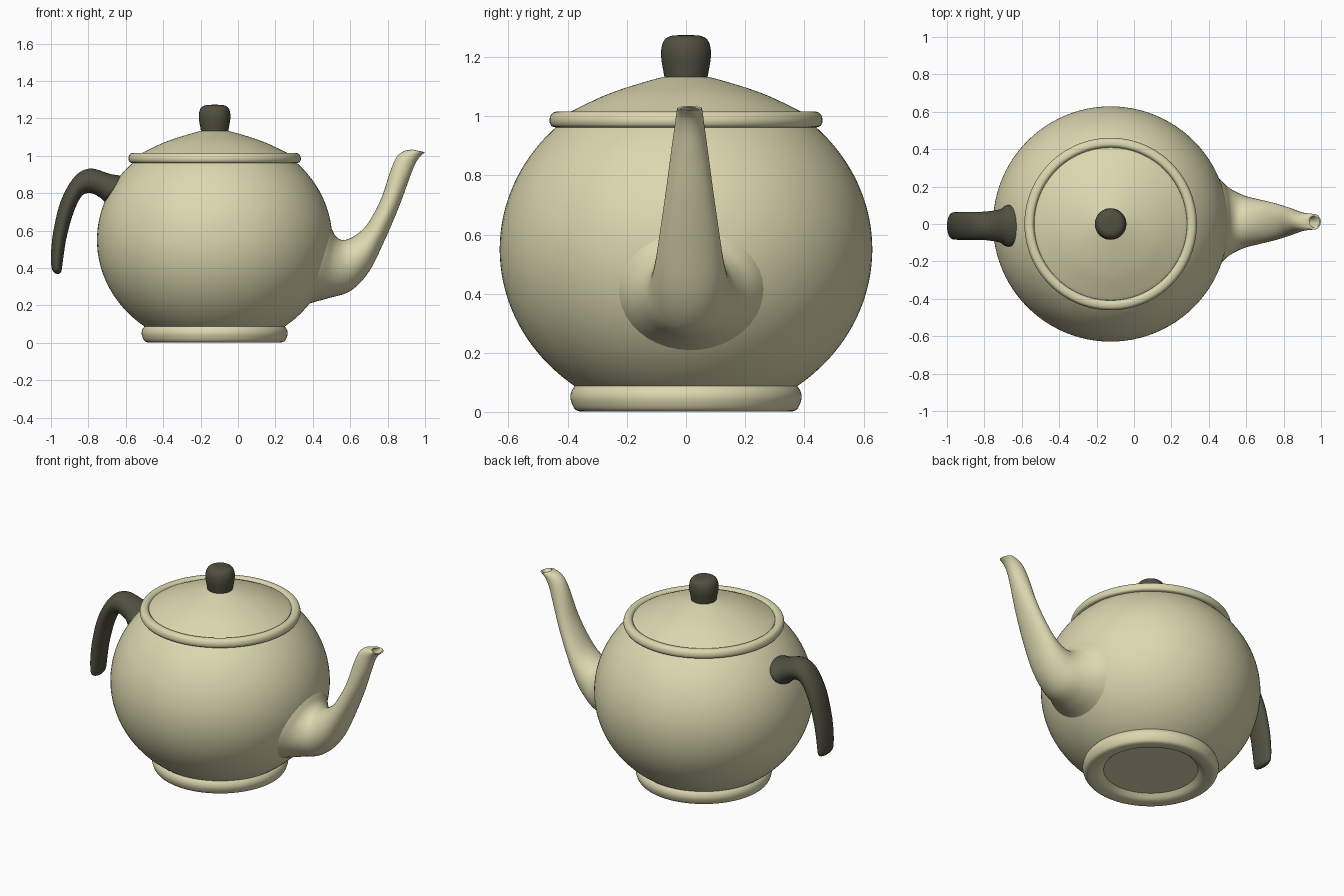
import bpy, bmesh, math
from mathutils import Vector

CX = -0.125  # axis of the pot


def material(name, rgb):
    m = bpy.data.materials.new(name)
    m.diffuse_color = (*rgb, 1)
    return m


CREAM = material("cream glaze", (0.72, 0.68, 0.43))
DARK = material("dark olive", (0.08, 0.08, 0.052))


def spline(pts, steps):
    """Catmull-Rom through tuples of any length."""
    out = []
    for i in range(len(pts) - 1):
        p0, p1 = pts[max(i - 1, 0)], pts[i]
        p2, p3 = pts[i + 1], pts[min(i + 2, len(pts) - 1)]
        for s in range(steps):
            t = s / steps
            out.append(tuple(0.5 * (2 * b + (c - a) * t + (2 * a - 5 * b + 4 * c - d) * t * t
                                    + (3 * b - a - 3 * c + d) * t ** 3)
                             for a, b, c, d in zip(p0, p1, p2, p3)))
    return out + [tuple(pts[-1])]


def loft(name, rings, mat, angle=40):
    """Skin a list of vertex rings and close both ends."""
    bm = bmesh.new()
    vs = [[bm.verts.new(p) for p in r] for r in rings]
    n = len(vs[0])
    for a, b in zip(vs, vs[1:]):
        for i in range(n):
            j = (i + 1) % n
            bm.faces.new((a[i], a[j], b[j], b[i]))
    bm.faces.new(vs[0])
    bm.faces.new(vs[-1])
    bmesh.ops.recalc_face_normals(bm, faces=bm.faces)
    me = bpy.data.meshes.new(name)
    bm.to_mesh(me)
    bm.free()
    ob = bpy.data.objects.new(name, me)
    bpy.context.collection.objects.link(ob)
    me.materials.append(mat)
    bpy.ops.object.select_all(action='DESELECT')
    ob.select_set(True)
    bpy.context.view_layer.objects.active = ob
    bpy.ops.object.shade_smooth_by_angle(angle=math.radians(angle))
    return ob


def lathe(name, profile, mat, n=96, angle=40):
    ang = [2 * math.pi * i / n for i in range(n)]
    return loft(name, [[(CX + r * math.cos(a), r * math.sin(a), z) for a in ang]
                       for r, z in profile], mat, angle)


def tube(name, sections, mat, y0, steps=6, n=40, extra=()):
    """Sections: lower x, z, upper x, z, half width in y."""
    rings = []
    for bx, bz, tx, tz, w in spline(sections, steps) + list(extra):
        b, t = Vector((bx, y0, bz)), Vector((tx, y0, tz))
        c, h = (b + t) / 2, (t - b) / 2
        rings.append([c + h * math.cos(a) + Vector((0, w * math.sin(a), 0))
                      for a in (2 * math.pi * i / n for i in range(n))])
    return loft(name, rings, mat, 50)


# body: slightly squashed sphere cut flat at both ends
body = []
for i in range(49):
    z = 0.05 + (0.99 - 0.05) * i / 48
    body.append((0.629 * math.sqrt(1 - ((z - 0.55) / 0.576) ** 2), z))
lathe("body", body, CREAM)

# foot ring with recessed underside
foot = [(0.27, 0.035)] + spline([(0.275, 0.03), (0.30, 0.01), (0.33, 0.003), (0.36, 0.003),
                                 (0.378, 0.014), (0.39, 0.045), (0.387, 0.07), (0.374, 0.09)], 4)
lathe("foot_ring", foot + [(0.34, 0.095)], CREAM)

# rim band round the mouth
rim = [(0.42, 0.962)] + spline([(0.442, 0.962), (0.455, 0.967), (0.461, 0.982), (0.458, 1.0),
                                (0.448, 1.012), (0.43, 1.016), (0.417, 1.012), (0.408, 1.0)], 4)
lathe("rim", rim, CREAM)

# domed lid
lid = [(0.412, 0.99)] + spline([(0.408, 1.004), (0.385, 1.017), (0.29, 1.063), (0.22, 1.09),
                                (0.14, 1.115), (0.078, 1.132)], 5) + [(0.02, 1.135)]
lathe("lid", lid, CREAM)

# knob
knob = spline([(0.072, 1.128), (0.078, 1.16), (0.084, 1.20), (0.082, 1.235),
               (0.070, 1.260), (0.048, 1.271), (0.02, 1.273), (0.002, 1.273)], 4)
lathe("lid_knob", knob, DARK, 48)

# spout: wide flare at the body, S curve, open tip
spout = [(0.20, 0.13, 0.40, 0.70, 0.33), (0.37, 0.205, 0.485, 0.63, 0.25),
         (0.48, 0.238, 0.525, 0.568, 0.185), (0.60, 0.277, 0.57, 0.55, 0.142),
         (0.70, 0.38, 0.635, 0.58, 0.12), (0.785, 0.55, 0.695, 0.64, 0.102),
         (0.86, 0.725, 0.765, 0.77, 0.08), (0.915, 0.875, 0.815, 0.92, 0.06),
         (0.942, 0.945, 0.848, 0.993, 0.05), (0.968, 0.99, 0.885, 1.024, 0.045),
         (0.999, 1.018, 0.925, 1.033, 0.042)]
hole = [(0.992, 1.021, 0.932, 1.034, 0.036), (0.987, 1.018, 0.937, 1.03, 0.030),
        (0.955, 0.98, 0.895, 1.008, 0.028), (0.92, 0.92, 0.845, 0.96, 0.03)]
tube("spout", spout, CREAM, 0.012, extra=hole)

# handle: flared root, arched over and hanging free
handle = [(-0.675, 0.75, -0.59, 0.89, 0.11), (-0.715, 0.757, -0.648, 0.897, 0.11),
          (-0.735, 0.775, -0.69, 0.905, 0.09), (-0.785, 0.80, -0.79, 0.932, 0.077),
          (-0.835, 0.785, -0.872, 0.89, 0.075), (-0.88, 0.695, -0.945, 0.765, 0.075),
          (-0.915, 0.57, -0.985, 0.61, 0.074), (-0.932, 0.47, -0.999, 0.49, 0.072),
          (-0.941, 0.40, -0.998, 0.41, 0.068), (-0.946, 0.38, -0.99, 0.385, 0.058),
          (-0.955, 0.37, -0.98, 0.373, 0.035), (-0.966, 0.368, -0.969, 0.369, 0.004)]
tube("handle", handle, DARK, -0.01)
